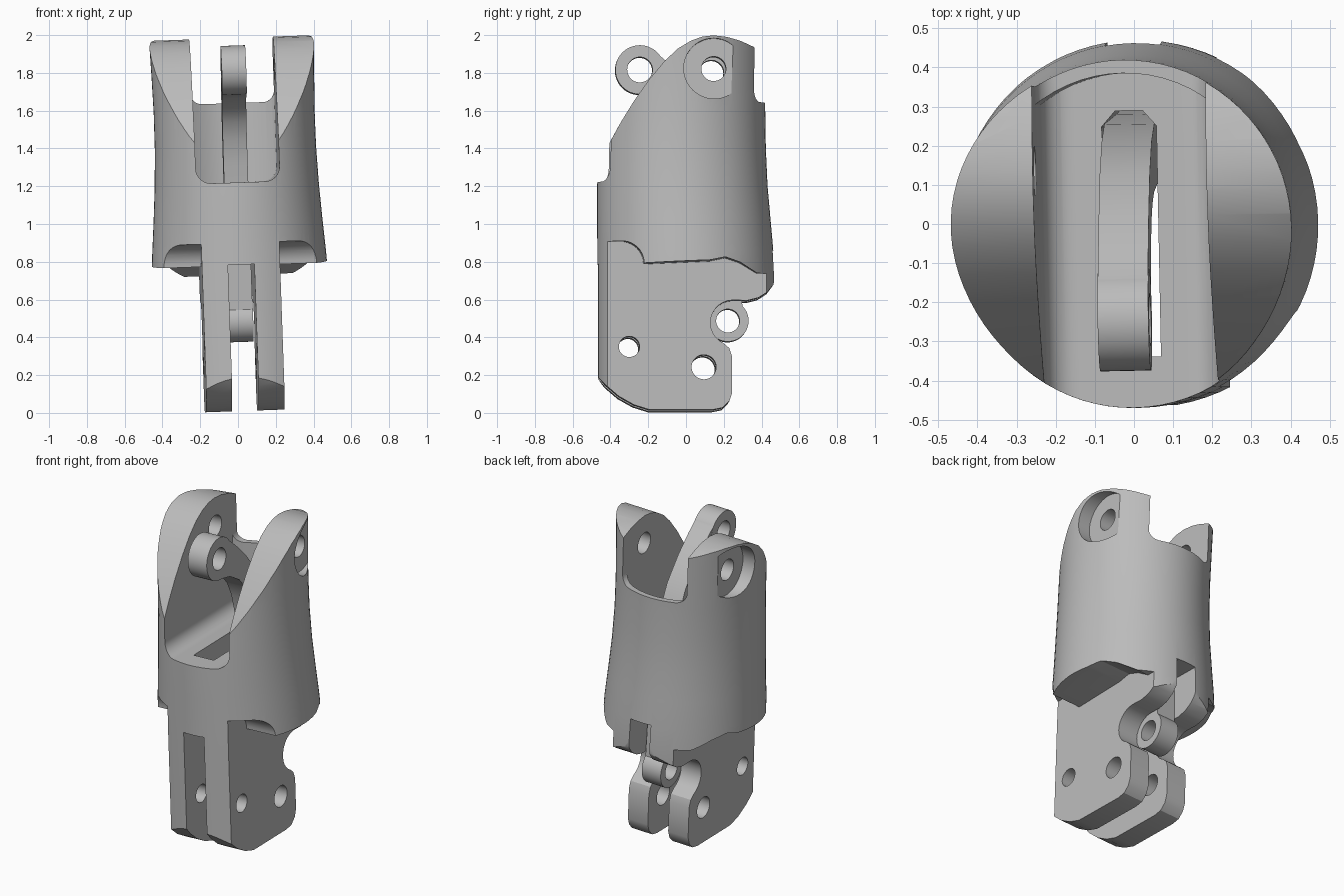
import bpy, bmesh
from math import sin, cos, pi, radians, sqrt
from mathutils import Matrix

if "Cube" in bpy.data.objects:
    bpy.data.objects.remove(bpy.data.objects["Cube"], do_unlink=True)

grey = bpy.data.materials.new("plain_grey")
grey.use_nodes = True
COLOUR = (0.5, 0.5, 0.5, 1)
grey.diffuse_color = COLOUR
grey.node_tree.nodes["Principled BSDF"].inputs["Base Color"].default_value = COLOUR


def finish(name, bm):
    bmesh.ops.recalc_face_normals(bm, faces=bm.faces)
    mesh = bpy.data.meshes.new(name)
    bm.to_mesh(mesh)
    bm.free()
    mesh.materials.append(grey)
    obj = bpy.data.objects.new(name, mesh)
    bpy.context.collection.objects.link(obj)
    return obj


def prism(name, axis, outline, lo, hi):
    """Extrude a 2D outline along the given axis."""
    place = {"x": lambda a, b, t: (t, a, b),
             "y": lambda a, b, t: (a, t, b),
             "z": lambda a, b, t: (a, b, t)}[axis]
    bm = bmesh.new()
    rings = [[bm.verts.new(place(a, b, t)) for a, b in outline] for t in (lo, hi)]
    n = len(outline)
    for ring in rings:
        bm.faces.new(ring)
    for i in range(n):
        j = (i + 1) % n
        bm.faces.new((rings[0][i], rings[0][j], rings[1][j], rings[1][i]))
    return finish(name, bm)


def arc(cx, cy, r, start, end, steps=12):
    angles = [radians(start + (end - start) * i / steps) for i in range(steps + 1)]
    return [(cx + r * cos(a), cy + r * sin(a)) for a in angles]


def disc(name, y, z, r, lo, hi):
    return prism(name, "x", arc(y, z, r, 0, 360, 48)[:-1], lo, hi)


def boolean(target, tool, operation="DIFFERENCE"):
    mod = target.modifiers.new("cut", "BOOLEAN")
    mod.operation, mod.solver, mod.object = operation, "EXACT", tool
    bpy.context.view_layer.objects.active = target
    bpy.ops.object.modifier_apply(modifier=mod.name)
    bpy.data.objects.remove(tool, do_unlink=True)


def u_outline(half, floor, r, top=2.3):
    """Upright slot with rounded bottom corners."""
    return ([(-half, top)] + arc(-half + r, floor + r, r, 180, 270, 8)
            + arc(half - r, floor + r, r, 270, 360, 8) + [(half, top)])


# Outer shell: stacked rings of z, half width, front y, back y
rows = [(-0.05, 0.47, -0.47, 0.47), (0.72, 0.468, -0.47, 0.47),
        (0.85, 0.46, -0.47, 0.463), (1.02, 0.447, -0.47, 0.448),
        (1.2, 0.435, -0.47, 0.432), (1.4, 0.427, -0.467, 0.423),
        (1.6, 0.426, -0.46, 0.42), (1.8, 0.431, -0.455, 0.42),
        (2.1, 0.441, -0.45, 0.42)]
SEG = 80
bm = bmesh.new()
rings = []
for z, rx, front, back in rows:
    rings.append([bm.verts.new((rx * cos(2 * pi * i / SEG),
                                (front + back) / 2 + (back - front) / 2 * sin(2 * pi * i / SEG), z))
                  for i in range(SEG)])
for low, high in zip(rings, rings[1:]):
    for i in range(SEG):
        j = (i + 1) % SEG
        bm.faces.new((low[i], low[j], high[j], high[i]))
bm.faces.new(rings[0])
bm.faces.new(rings[-1])
body = finish("finger_segment_body", bm)

# Sloped and domed top of the ears
ear_top = [(-0.6, 1.05), (-0.47, 1.3), (-0.41, 1.42), (-0.35, 1.53), (-0.28, 1.643),
           (-0.2, 1.755), (-0.12, 1.85), (-0.05, 1.915), (0.02, 1.957), (0.08, 1.978),
           (0.14, 1.985), (0.21, 1.978), (0.28, 1.96), (0.35, 1.932), (0.6, 1.8),
           (0.6, 2.3), (-0.6, 2.3)]
boolean(body, prism("ear_cutter", "x", ear_top, -0.7, 0.7))

# Slot between the ears, with a thin curved wall behind it
slot = prism("slot_cutter", "y", u_outline(0.222, 1.22, 0.08), -0.7, 0.5)
back_curve = [(0.35 * k / 10, 0.02 + sqrt(0.366 ** 2 - (0.35 * k / 10) ** 2)) for k in range(10, -11, -1)]
plan = [(-0.35, -0.8), (0.35, -0.8)] + back_curve
boolean(slot, prism("slot_plan", "z", plan, 1, 2.4), "INTERSECT")
boolean(body, slot)
boolean(body, prism("back_slot_cutter", "y", u_outline(0.222, 1.64, 0.06), 0.1, 0.7))

# Body underside on both sides of the hinge plates
under = ([(-0.7, -0.2), (0.7, -0.2), (0.7, 0.73), (0.37, 0.73), (0.28, 0.785), (0.2, 0.812), (0.12, 0.795)]
         + arc(-0.35, 0.78, 0.12, 0, 90, 10) + [(-0.7, 0.9)])
for side in (-1, 1):
    boolean(body, prism("under_cutter", "x", under, *sorted((side * 0.207, side * 0.7))))

# Outline of the hinge plates, with a hollow at the back
plate_edge = ([(-0.7, -0.2), (0.7, -0.2), (0.7, 0.73), (0.475, 0.72), (0.46, 0.675), (0.43, 0.635),
               (0.38, 0.603), (0.32, 0.588)] + arc(0.245, 0.47, 0.12, 90, 245)
              + [(0.225, 0.335), (0.24, 0.29), (0.24, 0.1), (0.225, 0.055), (0.19, 0.02), (0.14, 0.01),
                 (-0.2, 0.01), (-0.28, 0.035), (-0.36, 0.08), (-0.43, 0.14), (-0.48, 0.2), (-0.7, 0.2)])
boolean(body, prism("plate_cutter", "x", plate_edge, -0.7, 0.7))

# Gap between the plates and the tunnel for the link
gap = [(-0.7, -0.2), (0.7, -0.2), (0.7, 0.86), (0.25, 0.86), (0.25, 0.785), (-0.7, 0.785)]
boolean(body, prism("gap_cutter", "x", gap, -0.07, 0.07))
tunnel = [(-0.07, -0.34), (0.07, -0.34), (0.07, 0.25), (0.035, 0.29), (-0.035, 0.29), (-0.07, 0.25)]
boolean(body, prism("tunnel_cutter", "z", tunnel, 0.6, 1.3))

# Pin holes and the round recesses outside the ears
for y, z, r in ((0.14, 1.81, 0.065), (-0.305, 0.343, 0.055), (0.09, 0.235, 0.065)):
    boolean(body, disc("pin_cutter", y, z, r, -0.7, 0.7))
for side in (-1, 1):
    span = sorted((side * 0.35, side * 0.7))
    boolean(body, disc("recess_cutter", 0.14, 1.81, 0.16, *span))

# Link: curved arm with an eye at each end
arm = [(-0.25, 1.69), (-0.14, 1.665), (-0.05, 1.61), (0.01, 1.54), (0.05, 1.45), (0.08, 1.32),
       (0.115, 0.9), (0.13, 0.5), (0.3, 0.5), (0.28, 0.9), (0.255, 1.2), (0.21, 1.42),
       (0.13, 1.6), (0.02, 1.74), (-0.08, 1.84), (-0.17, 1.915), (-0.25, 1.93)]
link = prism("link_arm", "x", arm, -0.064, 0.064)
for y, z, r, hole in ((-0.245, 1.815, 0.13, 0.067), (0.22, 0.485, 0.11, 0.062)):
    boolean(link, disc("eye", y, z, r, -0.065, 0.065), "UNION")
    boolean(link, disc("eye_hole", y, z, hole, -0.3, 0.3))

# Slight lean and twist of the whole piece, then smooth shading
lean = (Matrix.Rotation(0.02, 4, "Z") @ Matrix.Translation((0, 0, 1))
        @ Matrix.Rotation(-0.035, 4, "Y") @ Matrix.Translation((0, 0, -1)))
for obj in (body, link):
    obj.data.transform(lean)
    bpy.ops.object.select_all(action="DESELECT")
    obj.select_set(True)
    bpy.context.view_layer.objects.active = obj
    bpy.ops.object.shade_smooth_by_angle(angle=radians(30))
